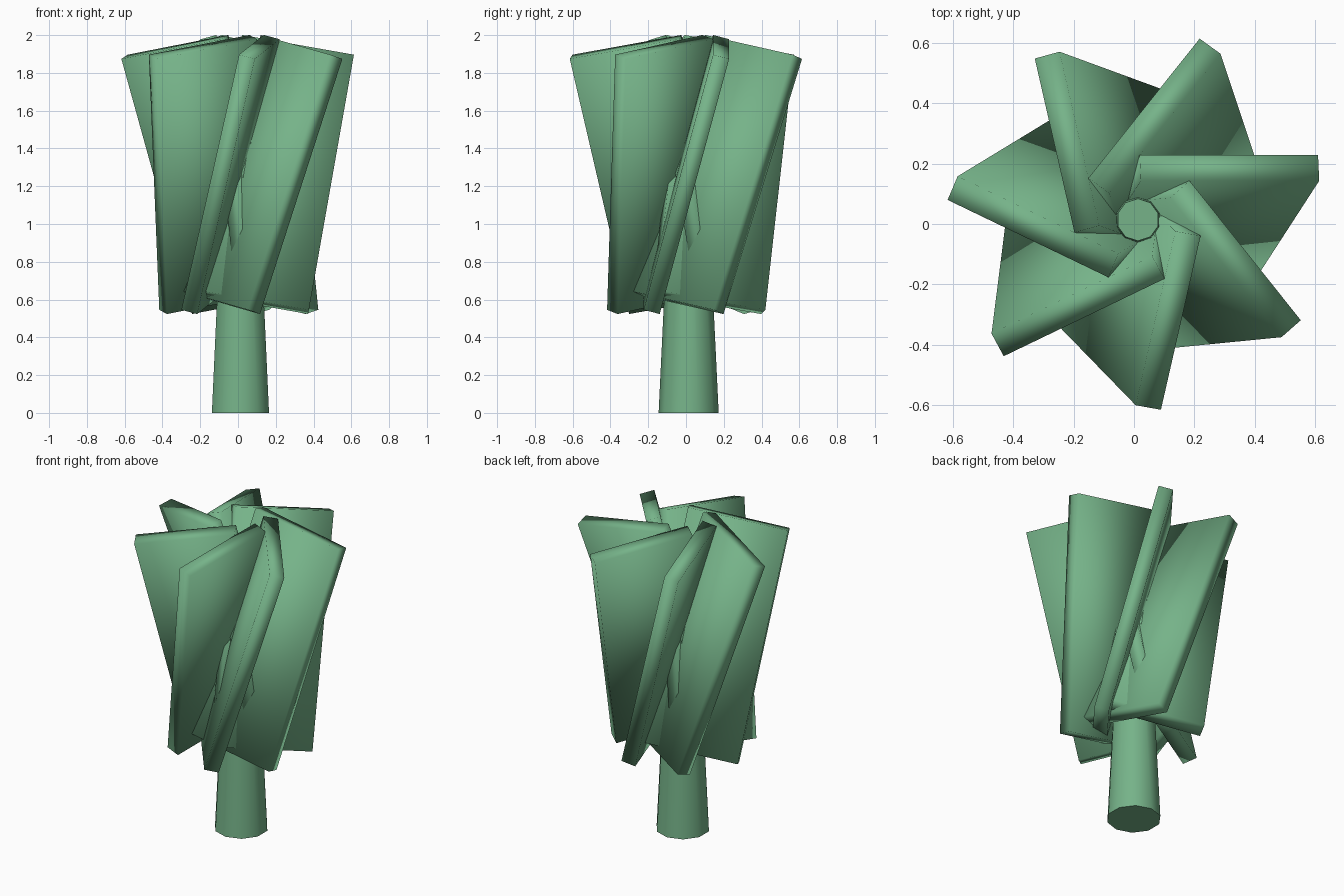
import bpy, math
from mathutils import Matrix, Vector

if "Cube" in bpy.data.objects:
    bpy.data.objects.remove(bpy.data.objects["Cube"])

AXIS = Vector((0.013, 0.014, 0))
BLADES = 7

# Tapered ten-sided trunk
TOP = 1.86
bpy.ops.mesh.primitive_cone_add(vertices=10, radius1=0.159, radius2=0.07, depth=TOP,
                                location=AXIS + Vector((0, 0, TOP / 2)))
trunk = bpy.context.object
trunk.name = "trunk"
bpy.ops.object.shade_smooth_by_angle(angle=math.radians(50))

# Tilted slab blades fanned around the trunk
for i in range(BLADES):
    turn = math.tau * i / BLADES
    offset = Matrix.Rotation(turn, 3, 'Z') @ Vector((0.184, -0.012, 1.262))
    bpy.ops.mesh.primitive_cube_add(
        size=1, location=AXIS + offset,
        rotation=(math.radians(-15), math.radians(10), turn))
    blade = bpy.context.object
    blade.name = f"blade_{i + 1}"
    blade.scale = (0.6, 0.088, 1.42)
    bpy.ops.object.transform_apply(location=False, rotation=False, scale=True)
    bpy.ops.object.shade_smooth()

# Shared leaf green
green = bpy.data.materials.new("leaf_green")
green.diffuse_color = (0.18, 0.45, 0.25, 1)
green.use_nodes = True
green.node_tree.nodes["Principled BSDF"].inputs["Base Color"].default_value = green.diffuse_color
for ob in bpy.data.objects:
    ob.data.materials.append(green)
